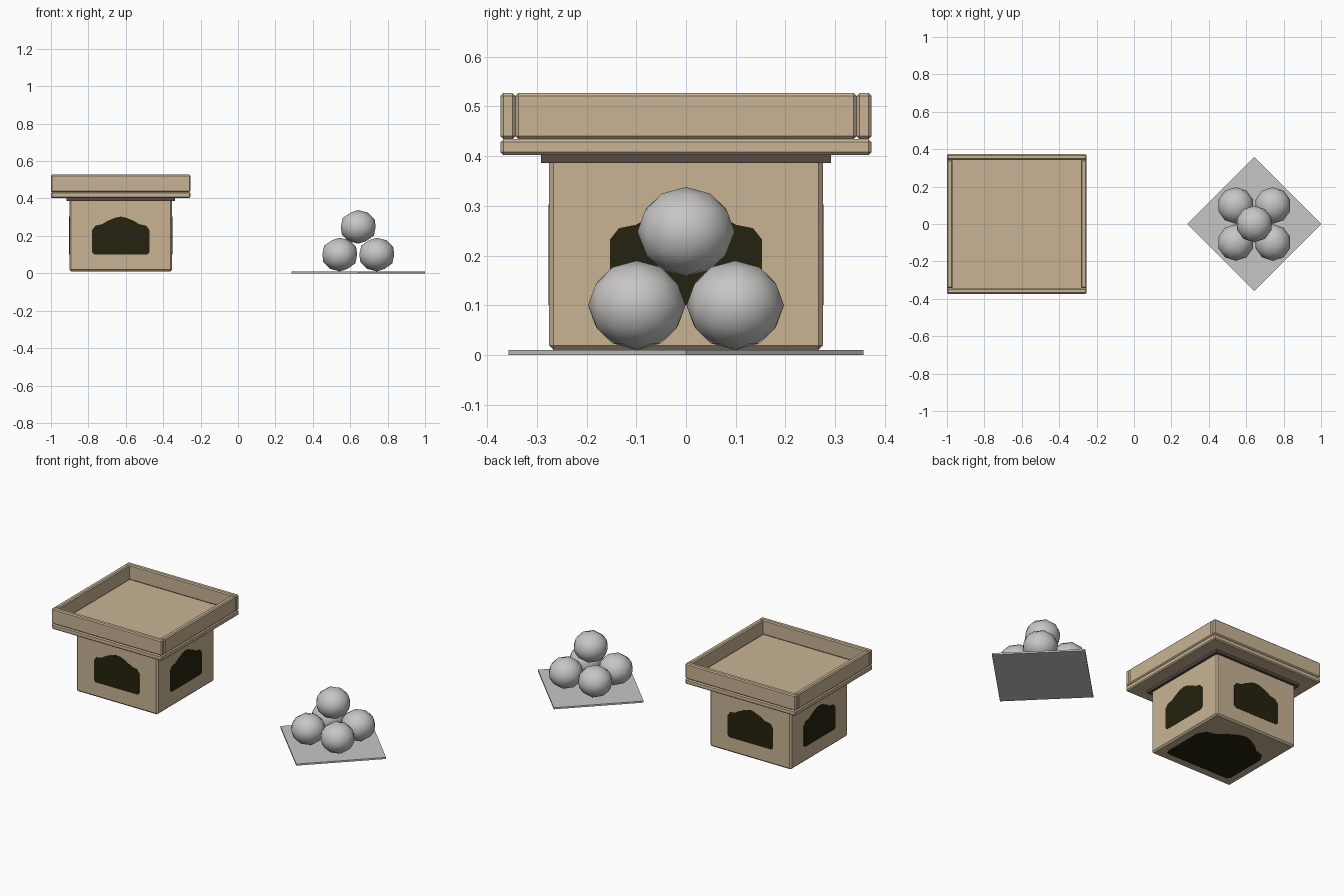
import bpy, bmesh, math
from mathutils import Matrix, Vector

if "Cube" in bpy.data.objects:
    bpy.data.objects.remove(bpy.data.objects["Cube"])


def material(name, rgb):
    m = bpy.data.materials.new(name)
    m.diffuse_color = (*rgb, 1)
    m.use_nodes = True
    m.node_tree.nodes["Principled BSDF"].inputs["Base Color"].default_value = m.diffuse_color
    return m


SAND = material("sandstone", (0.578, 0.456, 0.296))
BROWN = material("dark_brown", (0.10, 0.068, 0.05))
SOOT = material("soot_black", (0.018, 0.016, 0.0045))
GREY = material("pale_grey", (0.57, 0.565, 0.555))
CX = -0.627    # centre of the pedestal
PX = 0.643     # centre of the ball pile


def finish(name, bm, mat):
    me = bpy.data.meshes.new(name)
    bm.to_mesh(me)
    bm.free()
    me.materials.append(mat)
    ob = bpy.data.objects.new(name, me)
    bpy.context.collection.objects.link(ob)
    return ob


def box(name, lo, hi, mat, bevel=0.0):
    bm = bmesh.new()
    bmesh.ops.create_cube(bm, size=1)
    for v in bm.verts:
        v.co = Vector([(a + b) / 2 + c * (b - a) for a, b, c in zip(lo, hi, v.co)])
    if bevel:
        bmesh.ops.bevel(bm, geom=bm.edges[:], offset=bevel, segments=1, affect='EDGES')
    return finish(name, bm, mat)


def square(name, half, z0, z1, mat, bevel=0.0):
    return box(name, (CX - half, -half, z0), (CX + half, half, z1), mat, bevel)


# Pedestal body, trim and tray floor
H = 0.275
square("body", H, 0.01, 0.395, SAND, 0.009)
square("trim", 0.291, 0.386, 0.404, BROWN)
T = 0.373
square("tray_floor", T, 0.402, 0.434, SAND, 0.006)

# Tray rim: two long walls and two fitted between them
W = 0.03
for s, side in ((-1, "front"), (1, "back")):
    y0, y1 = sorted((s * T, s * (T - W)))
    box("rim_" + side, (CX - T, y0, 0.434), (CX + T, y1, 0.527), SAND, 0.006)
for s, side in ((-1, "left"), (1, "right")):
    x0, x1 = sorted((CX + s * T, CX + s * (T - W)))
    box("rim_" + side, (x0, W - T, 0.434), (x1, T - W, 0.527), SAND, 0.006)

# Arched dark opening, half outline mirrored
half_arch = [(0.142, 0.101), (0.153, 0.112), (0.153, 0.232), (0.135, 0.255),
             (0.10, 0.262), (0.07, 0.280), (0.03, 0.297)]
arch = half_arch + [(0, 0.303)] + [(-x, z) for x, z in reversed(half_arch)]


def opening(name, points, matrix):
    """Thin plate drawn in local x/z, facing local -y."""
    bm = bmesh.new()
    face = bm.faces.new([bm.verts.new((x, -0.0015, z)) for x, z in points])
    ext = bmesh.ops.extrude_face_region(bm, geom=[face])
    for v in ext["geom"]:
        if isinstance(v, bmesh.types.BMVert):
            v.co.y = 0.002
    bmesh.ops.recalc_face_normals(bm, faces=bm.faces[:])
    bm.transform(matrix)
    finish(name, bm, SOOT)


for i, side in enumerate(("front", "right", "back", "left")):
    opening("opening_" + side, arch, Matrix.Translation((CX, 0, 0))
            @ Matrix.Rotation(i * math.pi / 2, 4, 'Z') @ Matrix.Translation((0, -H, 0)))

# Larger patch on the underside, its arch pointing to the back
under = [(x * 1.45, -0.22 + (z - 0.101) * 2.03) for x, z in arch]
opening("opening_underside", under, Matrix.Translation((CX, 0, 0.01))
        @ Matrix(((1, 0, 0, 0), (0, 0, 1, 0), (0, 1, 0, 0), (0, 0, 0, 1))))
bpy.data.objects["opening_underside"].data.flip_normals()

# Diamond plate under the pile
D = 0.357 / math.sqrt(2)
plate = box("plate", (-D, -D, 0), (D, D, 0.01), GREY)
plate.rotation_euler.z = math.pi / 4
plate.location.x = PX

# Pile of five balls
centres = [(sx * 0.099, sy * 0.099, 0.10) for sx in (-1, 1) for sy in (-1, 1)]
for i, (x, y, z) in enumerate(centres + [(0, 0, 0.248)]):
    bm = bmesh.new()
    bmesh.ops.create_icosphere(bm, subdivisions=2, radius=0.098)
    for f in bm.faces:
        f.smooth = True
    ball = finish("ball_%d" % (i + 1), bm, GREY)
    ball.scale.z = 0.917
    ball.location = (PX + x, y, z)
